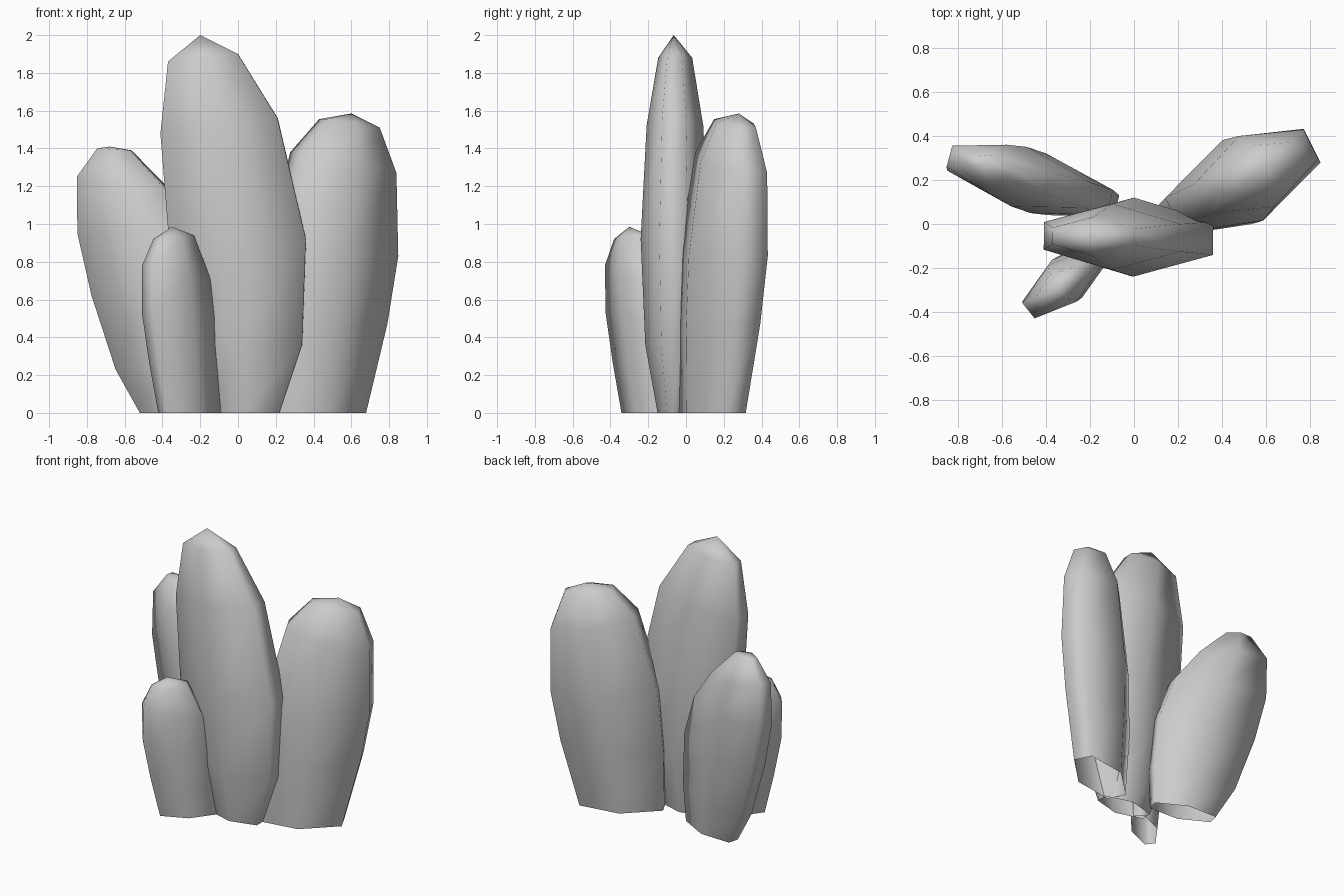
import bpy, bmesh, math
from mathutils import Vector


def lobe(name, p0, slope, lean, rings, apex, end=0.42):
    """Flattened six-sided lobe, open at the base.
    Each ring: left x, right x, left z, right z, half thickness."""
    bm = bmesh.new()
    n = Vector((-slope, 1, 0)).normalized()
    prev = None
    top = rings[-1][2]
    for xl, xr, zl, zr, t in rings:
        def axis(x, z):
            return Vector((x, p0[1] + slope * (x - p0[0]) + lean * (1 - z / top), z))
        a, b = axis(xl, zl), axis(xr, zr)
        m = (a + b) / 2
        e = t * end
        pts = [a - n * e, m - n * t, b - n * e, b + n * e, m + n * t, a + n * e]
        ring = [bm.verts.new(p) for p in pts]
        if prev:
            for i in range(6):
                j = (i + 1) % 6
                bm.faces.new((prev[i], prev[j], ring[j], ring[i]))
        prev = ring
    # pointed cap
    tip = bm.verts.new(apex)
    for i in range(6):
        bm.faces.new((prev[i], prev[(i + 1) % 6], tip))
    bm.normal_update()
    me = bpy.data.meshes.new(name)
    bm.to_mesh(me)
    bm.free()
    ob = bpy.data.objects.new(name, me)
    bpy.context.collection.objects.link(ob)
    bpy.context.view_layer.objects.active = ob
    ob.select_set(True)
    bpy.ops.object.shade_smooth_by_angle(angle=math.radians(80))
    ob.select_set(False)


# tall centre lobe
lobe("centre_lobe", (0, -0.06), -0.015, 0, [
    (-0.15, 0.22, 0, 0, 0.09),
    (-0.28, 0.34, 0.36, 0.36, 0.155),
    (-0.365, 0.36, 0.92, 0.92, 0.18),
    (-0.41, 0.21, 1.48, 1.56, 0.15),
    (-0.37, 0.0, 1.86, 1.9, 0.09)], (-0.2, -0.065, 2.0))

# right lobe, angled backwards
lobe("right_lobe", (0.19, 0.06), 0.5, -0.03, [
    (0.16, 0.65, 0, 0, 0.15),
    (0.15, 0.755, 0.42, 0.47, 0.19),
    (0.18, 0.81, 0.85, 0.83, 0.205),
    (0.31, 0.805, 1.38, 1.27, 0.18),
    (0.45, 0.73, 1.555, 1.51, 0.11)], (0.6, 0.28, 1.585))

# left lobe, angled backwards
lobe("left_lobe", (-0.8, 0.3), -0.27, -0.03, [
    (-0.51, -0.09, 0, 0, 0.09),
    (-0.635, -0.08, 0.23, 0.28, 0.12),
    (-0.76, -0.11, 0.62, 0.65, 0.14),
    (-0.835, -0.21, 0.95, 0.95, 0.14),
    (-0.84, -0.38, 1.25, 1.19, 0.12),
    (-0.74, -0.57, 1.4, 1.39, 0.055)], (-0.68, 0.27, 1.41))

# small front lobe
lobe("front_lobe", (-0.47, -0.39), 0.8, 0.02, [
    (-0.40, -0.11, 0, 0, 0.085),
    (-0.445, -0.12, 0.27, 0.2, 0.1),
    (-0.48, -0.13, 0.53, 0.5, 0.11),
    (-0.48, -0.17, 0.78, 0.7, 0.105),
    (-0.43, -0.25, 0.92, 0.94, 0.07)], (-0.35, -0.3, 0.985))
